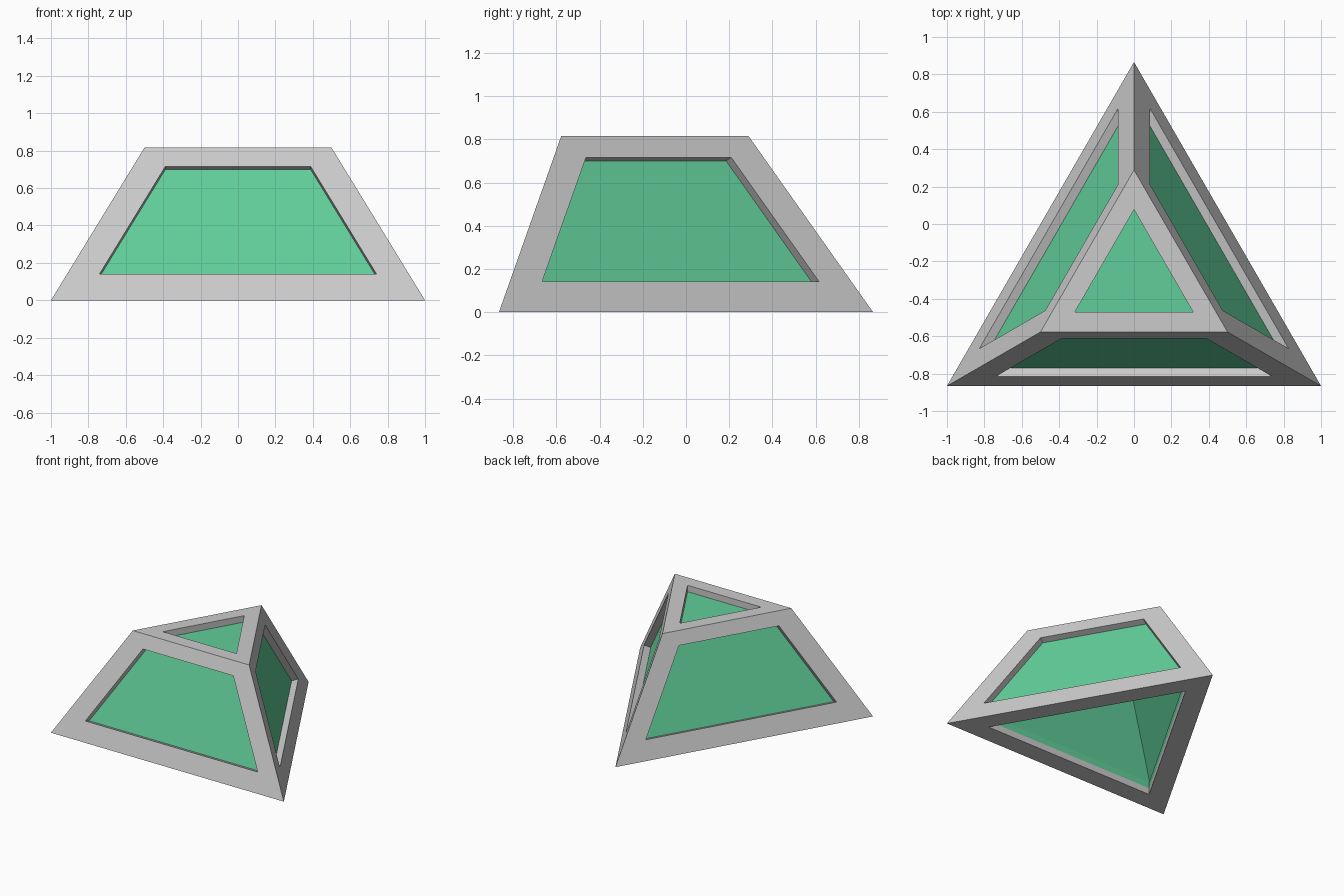
import bpy, bmesh, math
from mathutils import Vector

if "Cube" in bpy.data.objects:
    bpy.data.objects.remove(bpy.data.objects["Cube"])

FULL_H = 2 * math.sqrt(2 / 3)      # height of the untruncated tetrahedron, edge 2
CUT_H = FULL_H / 2                 # the tip is cut off at half height
CENTRE_Y = -1 / (2 * math.sqrt(3))
RADIUS = 2 / math.sqrt(3)
WALL = 0.05                        # thickness of frame and of liner

BASE, TOP = [2, 1, 0], [3, 4, 5]
SIDES = [[i, (i + 1) % 3, (i + 1) % 3 + 3, i + 3] for i in range(3)]
FACES = [BASE, TOP] + SIDES


def hull(t):
    """Corners of the truncated tetrahedron with every face moved inward by t."""
    pts = []
    for z in (t, CUT_H - t):
        r = RADIUS * (FULL_H - 3 * t - z) / FULL_H
        for deg in (210, 330, 90):
            a = math.radians(deg)
            pts.append(Vector((r * math.cos(a), CENTRE_Y + r * math.sin(a), z)))
    return pts


OUTER = hull(0)


def opening(face, depth):
    """Window outline in a face, pushed inward; borders are slimmer at the top."""
    n = len(face)
    p = [OUTER[i] for i in face]
    normal = (p[1] - p[0]).cross(p[2] - p[1]).normalized()
    width = [0.106 if min(face[k], face[(k + 1) % n]) >= 3 else 0.15 for k in range(n)]
    out = []
    for k in range(n):
        u1 = (p[k] - p[k - 1]).normalized()
        u2 = (p[(k + 1) % n] - p[k]).normalized()
        shift = (u2 * width[k - 1] - u1 * width[k]) / u1.cross(u2).length
        out.append(p[k] + shift - normal * depth)
    return out


def add_face(bm, pts):
    bm.faces.new([bm.verts.new(p) for p in pts])


def bridge(bm, a, b):
    for k in range(len(a)):
        j = (k + 1) % len(a)
        add_face(bm, [a[k], a[j], b[j], b[k]])


def pierced_face(bm, face, t0, t1):
    """Wall from depth t0 to t1 with a window cut through it."""
    a, b = opening(face, t0), opening(face, t1)
    bridge(bm, [hull(t0)[i] for i in face], a)
    bridge(bm, a, b)
    bridge(bm, b, [hull(t1)[i] for i in face])


def finish(bm, name):
    bmesh.ops.remove_doubles(bm, verts=bm.verts, dist=1e-5)
    bmesh.ops.recalc_face_normals(bm, faces=bm.faces)
    mesh = bpy.data.meshes.new(name)
    bm.to_mesh(mesh)
    bm.free()
    obj = bpy.data.objects.new(name, mesh)
    bpy.context.collection.objects.link(obj)
    return obj


# Grey frame with a window in all five faces
bm = bmesh.new()
for f in FACES:
    pierced_face(bm, f, 0, WALL)
finish(bm, "frame")

# Green hollow liner behind the windows, open underneath
bm = bmesh.new()
pierced_face(bm, BASE, WALL, 2 * WALL)
for f in [TOP] + SIDES:
    for t in (WALL, 2 * WALL):
        add_face(bm, [hull(t)[i] for i in f])
liner = finish(bm, "panel_liner")
green = bpy.data.materials.new("green_panel")
green.diffuse_color = (0.12, 0.62, 0.32, 1)
green.use_nodes = True
green.node_tree.nodes["Principled BSDF"].inputs["Base Color"].default_value = green.diffuse_color
liner.data.materials.append(green)
